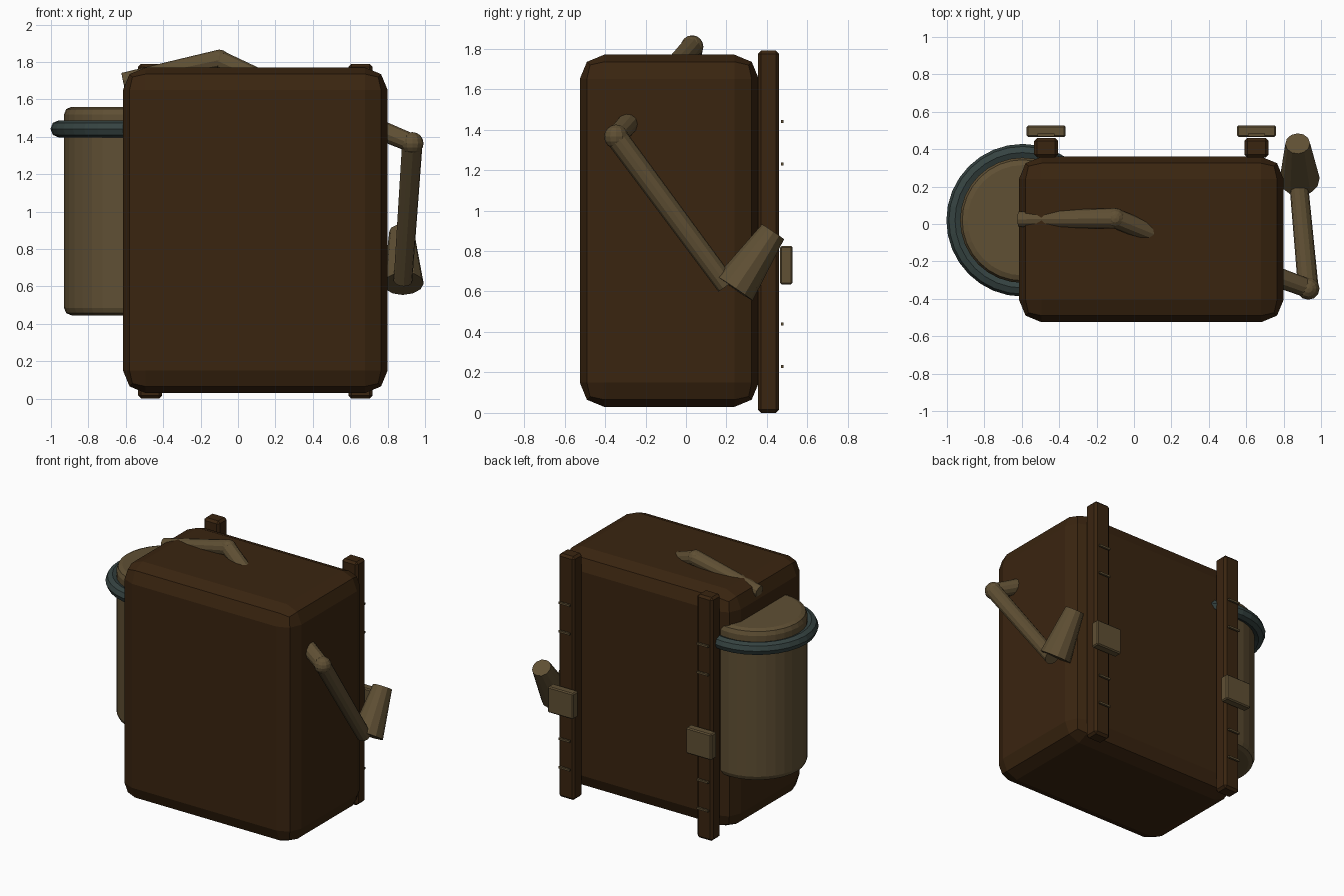
import bpy
import math
from mathutils import Vector

if "Cube" in bpy.data.objects:
    bpy.data.objects.remove(bpy.data.objects["Cube"], do_unlink=True)


def make_material(name, rgb):
    mat = bpy.data.materials.new(name)
    mat.use_nodes = True
    mat.diffuse_color = (*rgb, 1)
    mat.node_tree.nodes["Principled BSDF"].inputs["Base Color"].default_value = (*rgb, 1)
    return mat


BROWN = make_material("dark brown leather", (0.042, 0.018, 0.005))
TAN = make_material("dull tan", (0.115, 0.079, 0.034))
TEAL = make_material("grey teal", (0.036, 0.056, 0.053))


def finish(name, mat, bevel=0, segments=2):
    """Name and colour the active object, and round its edges."""
    obj = bpy.context.object
    obj.name = name
    obj.data.materials.append(mat)
    if bevel:
        mod = obj.modifiers.new("rounded edges", "BEVEL")
        mod.width = bevel
        mod.segments = segments
        mod.limit_method = "ANGLE"
        mod.angle_limit = math.radians(40)
    return obj


def box(name, low, high, mat, bevel=0, segments=2):
    low, high = Vector(low), Vector(high)
    bpy.ops.mesh.primitive_cube_add(size=1, location=(low + high) / 2)
    bpy.context.object.scale = high - low
    bpy.ops.object.transform_apply(location=False, rotation=False, scale=True)
    return finish(name, mat, bevel, segments)


def tube(name, start, end, r_start, r_end, mat=TAN, sides=12, bevel=0):
    start, end = Vector(start), Vector(end)
    axis = end - start
    bpy.ops.mesh.primitive_cone_add(
        vertices=sides, radius1=r_start, radius2=r_end, depth=axis.length,
        location=(start + end) / 2,
        rotation=axis.to_track_quat("Z", "Y").to_euler())
    return finish(name, mat, bevel)


def joint(name, centre, radius):
    bpy.ops.mesh.primitive_uv_sphere_add(segments=12, ring_count=8, radius=radius, location=centre)
    return finish(name, TAN)


# Main pack body
box("pack_body", (-0.615, -0.525, 0.03), (0.80, 0.36, 1.77), BROWN, 0.12)

# Back rails, each with a clip plate and four small staples
for side, x in (("right", -0.47), ("left", 0.655)):
    box(side + "_rail", (x - 0.064, 0.355, 0), (x + 0.064, 0.46, 1.79), BROWN, 0.016, 1)
    box(side + "_clip", (x - 0.104, 0.465, 0.635), (x + 0.104, 0.527, 0.825), TAN, 0.008, 1)
    for i, z in enumerate((0.23, 0.44, 1.23, 1.44)):
        box(f"{side}_staple_{i + 1}", (x - 0.045, 0.469, z - 0.007),
            (x + 0.045, 0.483, z + 0.007), TAN)

# Side canister with its rim
tube("canister", (-0.595, 0.02, 0.445), (-0.595, 0.02, 1.56), 0.335, 0.335,
     sides=32, bevel=0.04)
bpy.ops.mesh.primitive_torus_add(
    major_segments=32, minor_segments=8, major_radius=0.362, minor_radius=0.046,
    location=(-0.595, 0.02, 1.442))
finish("canister_rim", TEAL)

# Side lever: stub, elbow, arm and flared cup
elbow = (0.932, -0.345, 1.365)
tube("lever_stub", (0.70, -0.26, 1.46), elbow, 0.055, 0.05)
joint("lever_elbow", elbow, 0.06)
tube("lever_arm", elbow, (0.882, 0.20, 0.63), 0.055, 0.05)
tube("lever_cup", (0.885, 0.24, 0.615), (0.875, 0.43, 0.895), 0.108, 0.066)

# Top handle: sunken arm, elbow and stub
elbow = (-0.10, 0.03, 1.81)
tube("handle_arm", elbow, (-0.615, 0.025, 1.70), 0.055, 0.042)
joint("handle_elbow", elbow, 0.056)
tube("handle_stub", elbow, (0.12, -0.06, 1.71), 0.053, 0.05)
